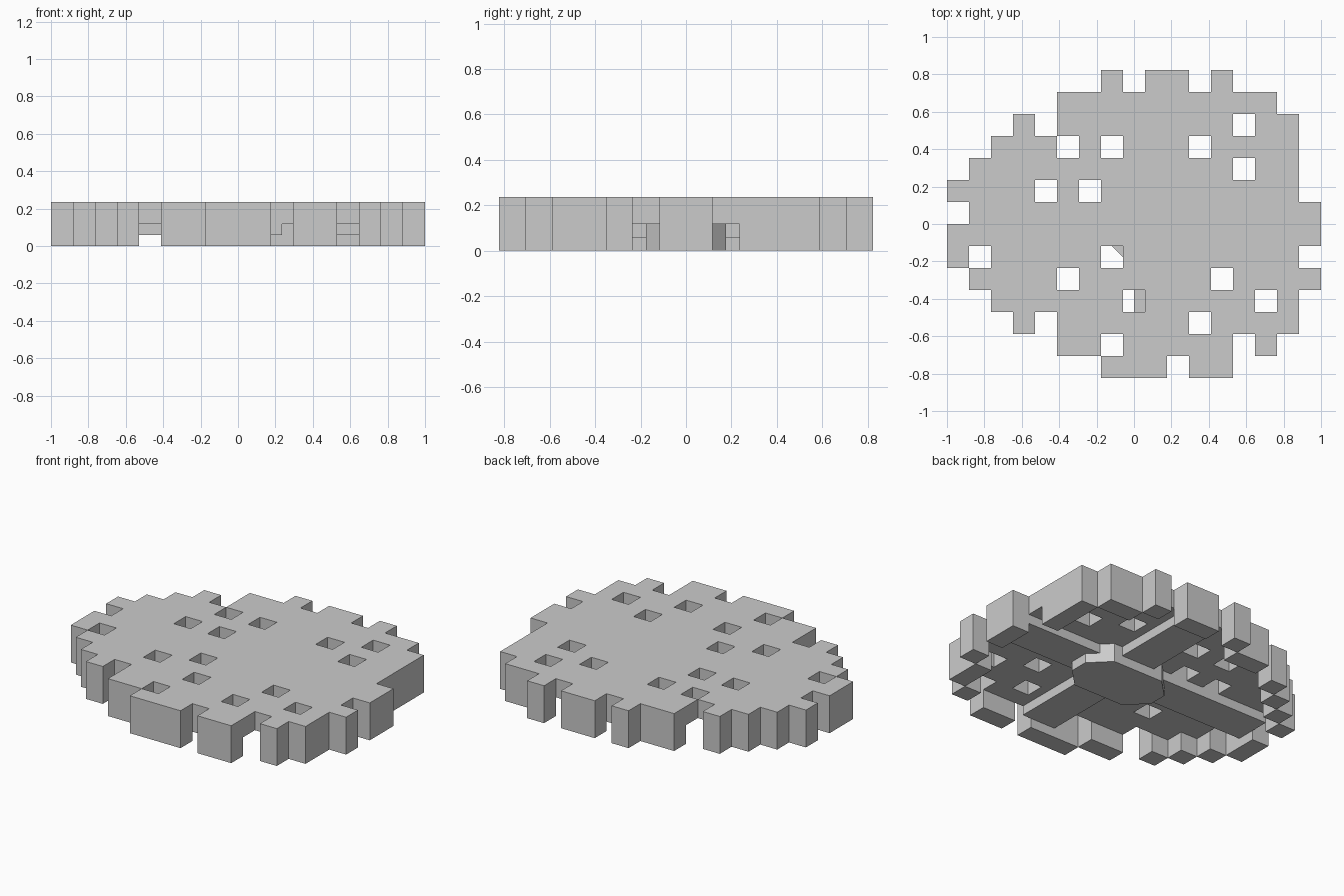
import bpy, bmesh

if "Cube" in bpy.data.objects:
    bpy.data.objects.remove(bpy.data.objects["Cube"])

N = 2 / 17            # grid cell
COLS, ROWS = 17, 14
# Plan, top row first: '#' roof cell, 'o' roof cell with a hanging rim block
PLAN = [
    ".......o.oo.o....",
    ".....oo######oo..",
    "...o.########.#o.",
    "..o##.#.###.###o.",
    ".o###########.#o.",
    "o###.#.#########.",
    ".###############o",
    "o###############o",
    "o.#####.########.",
    ".o###.######.###o",
    "..o#####.#####.o.",
    "...o.######.###o.",
    ".....oo.#####.o..",
    ".......ooo.oo....",
]


def slab(name, keep, z0, z1):
    """Closed block made by extruding the chosen plan cells."""
    bm = bmesh.new()
    for r, row in enumerate(PLAN):
        for c, ch in enumerate(row):
            if ch in keep:
                x, y = -1 + c * N, (ROWS / 2 - r) * N
                bm.faces.new([bm.verts.new((px, py, z0)) for px, py in
                              ((x, y), (x + N, y), (x + N, y - N), (x, y - N))])
    bmesh.ops.remove_doubles(bm, verts=bm.verts, dist=1e-4)
    finish(name, bm, z1 - z0)


def prism(name, pts, z0, z1):
    bm = bmesh.new()
    bm.faces.new([bm.verts.new((x, y, z0)) for x, y in pts])
    finish(name, bm, z1 - z0)


def finish(name, bm, h):
    geo = bmesh.ops.extrude_face_region(bm, geom=bm.faces[:], use_keep_orig=True)
    top = [g for g in geo["geom"] if isinstance(g, bmesh.types.BMVert)]
    bmesh.ops.translate(bm, verts=top, vec=(0, 0, h))
    bmesh.ops.recalc_face_normals(bm, faces=bm.faces)
    bmesh.ops.dissolve_limit(bm, angle_limit=0.01, verts=bm.verts, edges=bm.edges)
    me = bpy.data.meshes.new(name)
    bm.to_mesh(me)
    bm.free()
    bpy.context.collection.objects.link(bpy.data.objects.new(name, me))


def rect(x0, x1, y0, y1):
    return [(x0, y0), (x1, y0), (x1, y1), (x0, y1)]


# Perforated roof and hanging rim
slab("roof", "#o", N, 2 * N)
slab("rim", "o", 0, N)

# Crossed beams under the roof
cx = N
prism("beam_long", rect(-1 + N, 1 - N, -N, N), N / 2, N)
prism("beam_cross", rect(cx - N, cx + N, -6 * N, 6 * N), N / 2, N)

# Eight-sided hub at the crossing
a, b, k = 2.5 * N, 1.5 * N, N
prism("hub", [(cx + a, -b + k), (cx + a, b - k), (cx + a - k, b), (cx - a + k, b),
              (cx - a, b - k), (cx - a, -b + k), (cx - a + k, -b), (cx + a - k, -b)], 0, N)
